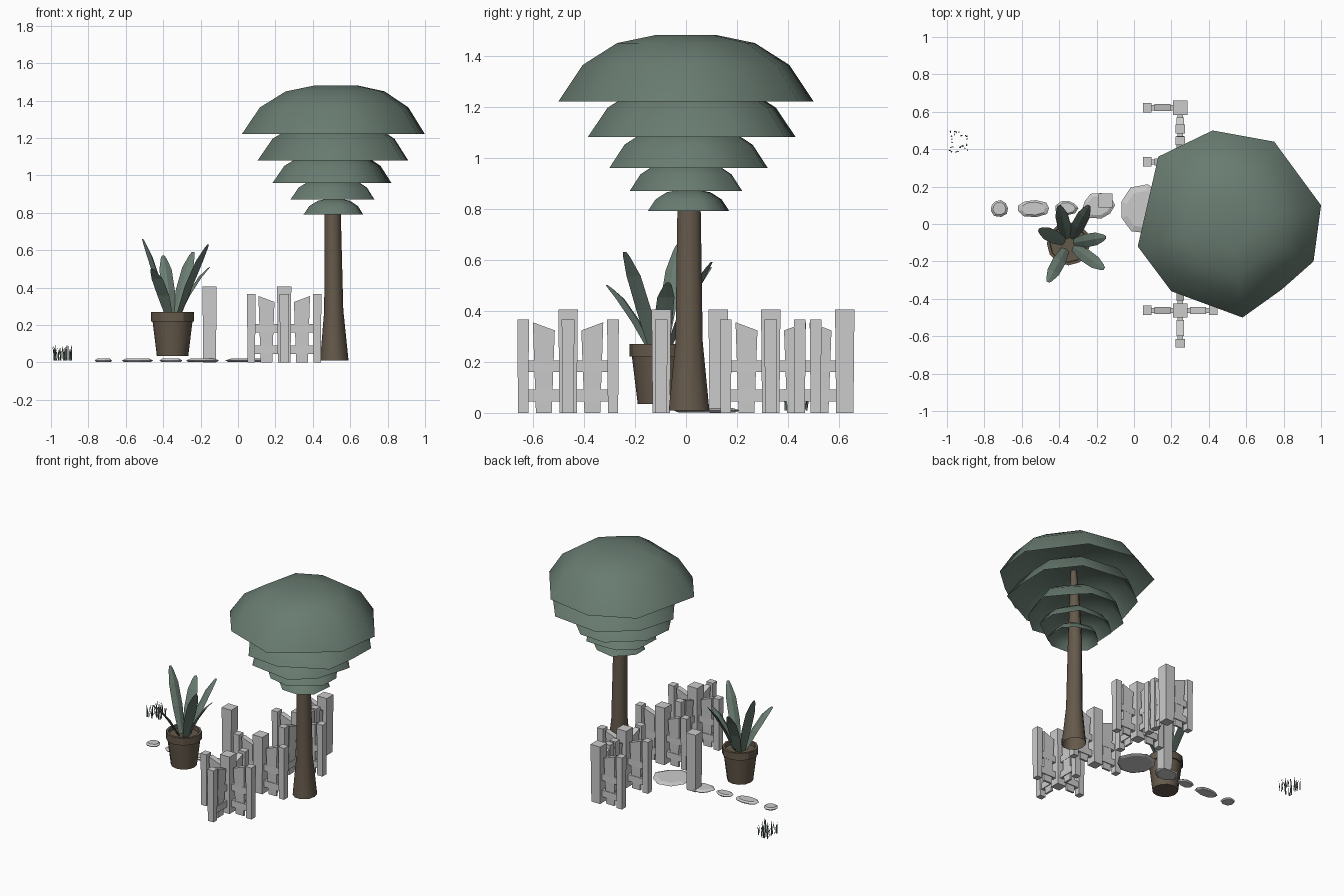
import bpy, bmesh, math, random
from mathutils import Vector

if "Cube" in bpy.data.objects:
    bpy.data.objects.remove(bpy.data.objects["Cube"])
random.seed(4)


def material(name, col):
    m = bpy.data.materials.new(name)
    m.diffuse_color = (*col, 1)
    m.use_nodes = True
    m.node_tree.nodes["Principled BSDF"].inputs["Base Color"].default_value = m.diffuse_color
    return m


GREEN = material("foliage", (0.14, 0.2, 0.165))
BROWN = material("bark_clay", (0.13, 0.1, 0.07))


def make(name, bm, mat=None, smooth=None):
    bmesh.ops.recalc_face_normals(bm, faces=bm.faces)
    me = bpy.data.meshes.new(name)
    bm.to_mesh(me)
    bm.free()
    ob = bpy.data.objects.new(name, me)
    bpy.context.collection.objects.link(ob)
    if mat:
        me.materials.append(mat)
    if smooth:
        bpy.ops.object.select_all(action='DESELECT')
        ob.select_set(True)
        bpy.context.view_layer.objects.active = ob
        bpy.ops.object.shade_smooth_by_angle(angle=math.radians(smooth))
    return ob


def loft(bm, rings, bottom=True, top=True):
    vs = [[bm.verts.new(p) for p in r] for r in rings]
    n = len(vs[0])
    for a, b in zip(vs, vs[1:]):
        for i in range(n):
            j = (i + 1) % n
            bm.faces.new((a[i], a[j], b[j], b[i]))
    if bottom:
        bm.faces.new(vs[0][::-1])
    if top:
        bm.faces.new(vs[-1])


def circle(cx, cy, z, r, n, ry=None):
    return [(cx + r * math.cos(2 * math.pi * i / n),
             cy + (ry or r) * math.sin(2 * math.pi * i / n), z) for i in range(n)]


# Tree trunk, tapering up inside the canopy
bm = bmesh.new()
loft(bm, [circle(cx, 0.012, z, r, 10, r * 1.1) for cx, z, r in
          [(.515, .01, .076), (.512, .28, .051), (.506, .78, .044), (.51, 1.1, .03), (.52, 1.4, .012)]],
     bottom=False)
make("tree_trunk", bm, BROWN, 40)

# Canopy: open irregular domes stacked from wide to narrow
OUTLINE = [(.42, .5), (.75, .44), (1, .1), (.96, -.2), (.79, -.35), (.58, -.5), (.2, -.36), (.02, -.12), (.13, .36)]
LAYERS = [(.02, 1, -.5, .5, 1.22, .26), (.105, .91, -.385, .43, 1.08, .21), (.185, .82, -.3, .32, .96, .165),
          (.28, .73, -.22, .22, .87, .118), (.35, .67, -.15, .17, .79, .084)]
for k, (x0, x1, y0, y1, z, h) in enumerate(LAYERS):
    a = math.radians(47 * k)
    pts = [((x - .51) * math.cos(a) - y * math.sin(a), (x - .51) * math.sin(a) + y * math.cos(a)) for x, y in OUTLINE]
    lx, hx = min(p[0] for p in pts), max(p[0] for p in pts)
    ly, hy = min(p[1] for p in pts), max(p[1] for p in pts)
    pts = [(x0 + (x - lx) / (hx - lx) * (x1 - x0), y0 + (y - ly) / (hy - ly) * (y1 - y0)) for x, y in pts]
    cx, cy = (x0 + x1) / 2 + .02 * h / .26, (y0 + y1) / 2
    bm = bmesh.new()
    loft(bm, [[(cx + (x - cx) * s, cy + (y - cy) * s, z + h * f) for x, y in pts]
              for s, f in [(1, 0), (.81, .55), (.54, .88), (.24, 1)]], bottom=False)
    make(f"canopy_layer_{k + 1}", bm, GREEN, 60)

# Plant pot with rim and soil
PX, PY = -.35, -.105
bm = bmesh.new()
loft(bm, [circle(PX, PY, z, r, 12) for z, r in
          [(.035, .084), (.22, .107), (.22, .116), (.27, .116), (.27, .1), (.245, .098)]])
make("plant_pot", bm, BROWN, 30)

# Pot plant leaves: folded, pointed, thin blades
LEAVES = [(-.51, -.03, .66), (-.16, -.24, .63), (-.46, -.31, .50),
          (-.15, -.07, .51), (-.40, .10, .57), (-.24, .10, .59)]
for k, tip in enumerate(LEAVES):
    tip = Vector(tip)
    out = Vector((tip.x - PX, tip.y - PY, 0))
    base = Vector((PX, PY, .24)) + out * .15
    side = Vector((-out.y, out.x, 0)).normalized()
    nrm = side.cross(tip - base).normalized()
    rings = []
    for t, w in [(0, .022), (.35, .036), (.7, .034), (.93, .017), (1, .008)]:
        c = base.lerp(tip, t) + Vector((0, 0, .03)) * math.sin(t * math.pi)
        th = w * .3
        rings.append([c - side * w, c + nrm * -th, c + side * w, c + nrm * th * .1])
    bm = bmesh.new()
    loft(bm, rings)
    make(f"plant_leaf_{k + 1}", bm, GREEN)

# Stepping stones: flat irregular pebbles
for k, (cx, cy, rx, ry) in enumerate([(-.72, .085, .052, .047), (-.54, .085, .097, .048), (-.36, .085, .062, .043),
                                      (-.19, .1, .09, .075), (.05, .075, .132, .135)]):
    n = 9
    wob = [random.uniform(.84, 1.06) for _ in range(n)]
    bm = bmesh.new()
    loft(bm, [[(cx + rx * s * w * math.cos(2 * math.pi * i / n), cy + ry * s * w * math.sin(2 * math.pi * i / n), z)
               for i, w in enumerate(wob)] for s, z in [(.85, .002), (1, .01), (.75, .02)]])
    make(f"stepping_stone_{k + 1}", bm)

# Grass tuft: many thin bent blades
bm = bmesh.new()
for _ in range(30):
    x, y = random.uniform(-.99, -.89), random.uniform(.385, .495)
    a, h = random.uniform(0, 6.28), random.uniform(.06, .09)
    dx, dy = math.cos(a), math.sin(a)
    v = [bm.verts.new((max(-1, x + dx * s - dy * b), y + dy * s + dx * b, .01 + z)) for s, b, z in
         [(-.004, 0, 0), (.004, 0, 0), (.003, .003, h * .6), (0, .01, h), (-.003, .003, h * .6)]]
    bm.faces.new(v)
make("grass_tuft", bm, GREEN)


# Fence: central post plus arms of pickets and rails
def block(bm, o, d, u0, u1, v, z0, z1, slant=0, pinch=0):
    s = (-d[1], d[0])
    m = pinch

    def p(u, w, z):
        return (o[0] + d[0] * u + s[0] * w, o[1] + d[1] * u + s[1] * w, z)
    loft(bm, [[p(u0 + m, -v + m, z0), p(u1 - m, -v + m, z0), p(u1 - m, v - m, z0), p(u0 + m, v - m, z0)],
              [p(u0, -v, z1 - slant), p(u1, -v, z1), p(u1, v, z1), p(u0, v, z1 - slant)]])


E, W, N, S = (1, 0), (-1, 0), (0, 1), (0, -1)
MODULES = [(.247, -.462, (E, W, N, S)), (.247, -.097, (E, W)), (.247, .332, (E, W, N, S)),
           (.247, .622, (W, S)), (-.152, .126, ())]
for k, (x, y, arms) in enumerate(MODULES):
    bm = bmesh.new()
    block(bm, (x, y), E, -.038, .038, .038, 0, .405, 0, .004)
    make(f"fence_post_{k + 1}", bm)
    if not arms:
        continue
    bm = bmesh.new()
    for d in arms:
        block(bm, (x, y), d, .052, .138, .019, 0, .355, .032, .012)
        block(bm, (x, y), d, .153, .199, .025, 0, .365, 0, .003)
    make(f"fence_pickets_{k + 1}", bm)
    bm = bmesh.new()
    for d in arms:
        for z in (.045, .16):
            block(bm, (x, y), d, .02, .18, .014, z, z + .046)
    make(f"fence_rails_{k + 1}", bm)
